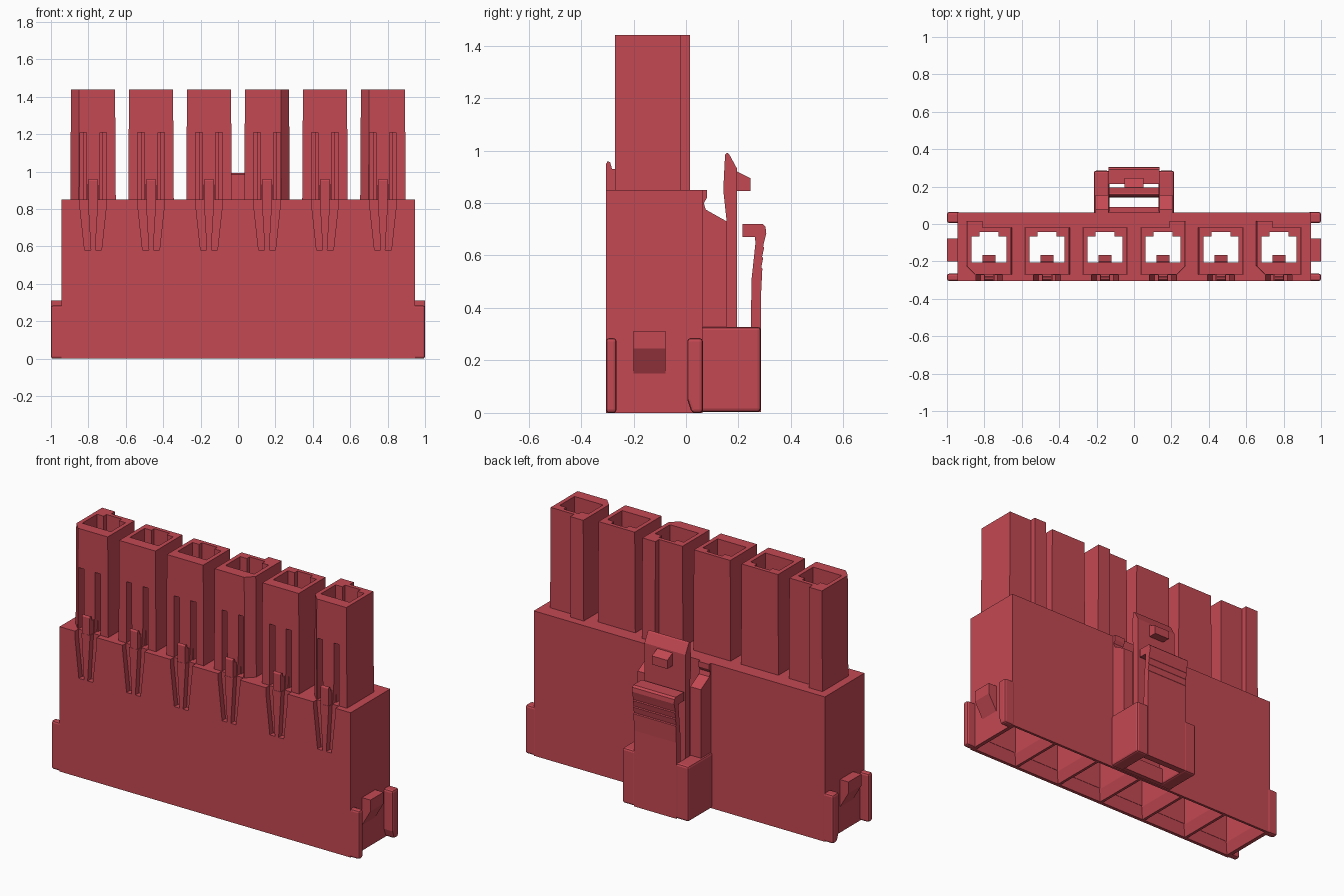
import bpy, bmesh
from mathutils import Vector

cube = bpy.data.objects.get("Cube")
if cube:
    bpy.data.objects.remove(cube, do_unlink=True)

red = bpy.data.materials.new("housing red")
red.use_nodes = True
RED = (0.55, 0.065, 0.085, 1)
red.diffuse_color = RED
red.node_tree.nodes["Principled BSDF"].inputs["Base Color"].default_value = RED

PITCH = 0.31
CENTRES = [(i - 2.5) * PITCH for i in range(6)]


def prism(bm, axis, pts, lo, hi, end_scale=(1, 1), pivot=(0, 0)):
    """Extrude a 2D profile along an axis; the far end may be scaled."""
    def place(u, v, w):
        return {"x": (w, u, v), "y": (u, w, v), "z": (u, v, w)}[axis]
    a = [bm.verts.new(place(u, v, lo)) for u, v in pts]
    b = [bm.verts.new(place(pivot[0] + (u - pivot[0]) * end_scale[0],
                            pivot[1] + (v - pivot[1]) * end_scale[1], hi)) for u, v in pts]
    faces = [bm.faces.new(a), bm.faces.new(b[::-1])]
    n = len(pts)
    for i in range(n):
        faces.append(bm.faces.new((a[i], b[i], b[(i + 1) % n], a[(i + 1) % n])))
    bmesh.ops.recalc_face_normals(bm, faces=faces)


def box(bm, x, y, z):
    prism(bm, "z", [(x[0], y[0]), (x[1], y[0]), (x[1], y[1]), (x[0], y[1])], *z)


def finish(name, bm, bevel=0):
    me = bpy.data.meshes.new(name)
    bm.to_mesh(me)
    bm.free()
    me.materials.append(red)
    ob = bpy.data.objects.new(name, me)
    bpy.context.collection.objects.link(ob)
    if bevel:
        m = ob.modifiers.new("Bevel", "BEVEL")
        m.width, m.segments, m.limit_method = bevel, 2, "ANGLE"
    return ob


def cut(ob, cutter):
    m = ob.modifiers.new("Cut", "BOOLEAN")
    m.operation, m.solver, m.object = "DIFFERENCE", "EXACT", cutter
    bpy.context.view_layer.objects.active = ob
    bpy.ops.object.modifier_apply(modifier=m.name)


# Main body block
bm = bmesh.new()
box(bm, (-0.945, 0.945), (-0.305, 0.062), (0, 0.85))
body = finish("body", bm)

# Six towers with keyed outlines: chamfered front corner and rear tab on one side
KEYS = {0: -1, 3: 1, 5: -1}
bm = bmesh.new()
for i, cx in enumerate(CENTRES):
    w, c, f, b = 0.122, 0.045, -0.27, -0.02
    if i in KEYS:
        s = KEYS[i]
        pts = [(-w, f + c), (c - w, f), (w, f), (w, b), (-0.035, b), (-0.035, 0.015), (-w, 0.015)]
        pts = [(cx - s * u, v) for u, v in pts]
    else:
        pts = [(cx - w, f), (cx + w, f), (cx + w, b), (cx - w, b)]
    prism(bm, "z", pts, 0.78, 1.44, (0.965, 1), (cx, 0))
towers = finish("towers", bm)

# Cutters: wire cavities, lead-in funnels, contact holes, key notches, finger slots
cavity, funnel, hole, notch, tower_slot, body_slot = (bmesh.new() for _ in range(6))
SLOT = [(0.012, 0.58), (0.045, 0.58), (0.071, 0.82), (0.071, 1.21),
        (0.036, 1.21), (0.036, 0.97), (0.026, 0.82)]
for cx in CENTRES:
    box(cavity, (cx - 0.125, cx + 0.125), (-0.262, 0.03), (-0.02, 0.74))
    prism(funnel, "z", [(cx - 0.15, -0.288), (cx + 0.15, -0.288), (cx + 0.15, 0.05),
                        (cx - 0.15, 0.05)], -0.01, 0.07, (0.82, 0.86), (cx, -0.116))
    box(hole, (cx - 0.093, cx + 0.093), (-0.205, -0.068), (0.7, 1.5))
    box(notch, (cx - 0.05, cx + 0.05), (-0.1, -0.042), (0.69, 1.51))
    for s in (-1, 1):
        pts = [(cx + s * u, v) for u, v in SLOT]
        prism(tower_slot, "y", pts, -0.33, -0.19)
        prism(body_slot, "y", pts, -0.33, -0.272)
cutters = [finish(n + "_cutter", b) for n, b in
           (("cavity", cavity), ("funnel", funnel), ("hole", hole), ("notch", notch),
            ("tower_slot", tower_slot), ("body_slot", body_slot))]
for k in (0, 1, 2, 3, 5):
    cut(body, cutters[k])
for k in (0, 2, 3, 4):
    cut(towers, cutters[k])
for c in cutters:
    bpy.data.objects.remove(c, do_unlink=True)

# Flexible fingers: front prong above the body and contact catch inside each tower
bm = bmesh.new()
for cx in CENTRES:
    prism(bm, "x", [(-0.304, 0.8), (-0.304, 0.95), (-0.298, 0.96), (-0.289, 0.955),
                    (-0.282, 0.93), (-0.265, 0.93), (-0.265, 0.8)], cx - 0.025, cx + 0.025)
finish("front_prongs", bm)
bm = bmesh.new()
for cx in CENTRES:
    prism(bm, "x", [(-0.24, 0.84), (-0.24, 1.19), (-0.2, 1.19), (-0.165, 1.1),
                    (-0.165, 1.0), (-0.2, 0.84)], cx - 0.034, cx + 0.034)
finish("contact_catches", bm)

# Corner flanges and wedge bumps on both ends
bm = bmesh.new()
for s in (-1, 1):
    lo, hi = sorted((s * 0.93, s * 1.0))
    box(bm, (lo, hi), (-0.305, -0.265), (0, 0.285))
    prism(bm, "x", [(0.022, 0), (0.064, 0), (0.064, 0.285), (0.005, 0.285), (0.005, 0.05)], lo, hi)
finish("corner_flanges", bm, 0.012)
bm = bmesh.new()
for s in (-1, 1):
    prism(bm, "y", [(s * 0.93, 0.15), (s * 0.945, 0.15), (s * 1.0, 0.245),
                    (s * 1.0, 0.312), (s * 0.93, 0.312)], -0.2, -0.078)
finish("end_wedges", bm)

# Latch guard: side walls and tall rails, mirrored
bm = bmesh.new()
for s in (-1, 1):
    lo, hi = sorted((s * 0.132, s * 0.215))
    box(bm, (lo, hi), (0.055, 0.285), (0.004, 0.328))
finish("latch_side_walls", bm, 0.012)
bm = bmesh.new()
for s in (-1, 1):
    lo, hi = sorted((s * 0.137, s * 0.205))
    prism(bm, "x", [(0.05, 0.01), (0.155, 0.01), (0.155, 0.73), (0.075, 0.775),
                    (0.068, 0.8), (0.08, 0.82), (0.08, 0.85), (0.05, 0.85)], lo, hi)
finish("latch_rails", bm)

# Inner latch arm with its hook
bm = bmesh.new()
prism(bm, "x", [(0.155, 0.15), (0.195, 0.15), (0.195, 0.93), (0.165, 0.985),
                (0.158, 0.992), (0.149, 0.985), (0.142, 0.85), (0.155, 0.73)], -0.133, 0.133)
finish("latch_arm", bm)
bm = bmesh.new()
prism(bm, "x", [(0.19, 0.845), (0.245, 0.845), (0.245, 0.895), (0.19, 0.922)], -0.05, 0.05)
finish("latch_hook", bm)

# Outer thumb lever with stepped grip and rounded lip
bm = bmesh.new()
prism(bm, "x", [(0.247, 0.004), (0.286, 0.004), (0.286, 0.45), (0.291, 0.55), (0.287, 0.555),
                (0.294, 0.59), (0.29, 0.595), (0.298, 0.63), (0.294, 0.635), (0.301, 0.665),
                (0.306, 0.685), (0.303, 0.71), (0.292, 0.72), (0.215, 0.72), (0.215, 0.67),
                (0.262, 0.67), (0.265, 0.65), (0.249, 0.5)], -0.137, 0.137)
finish("thumb_lever", bm)

# Hinge web closing the foot of the latch against the body
bm = bmesh.new()
box(bm, (-0.14, 0.14), (0.055, 0.09), (0.004, 0.1))
finish("latch_foot", bm)
